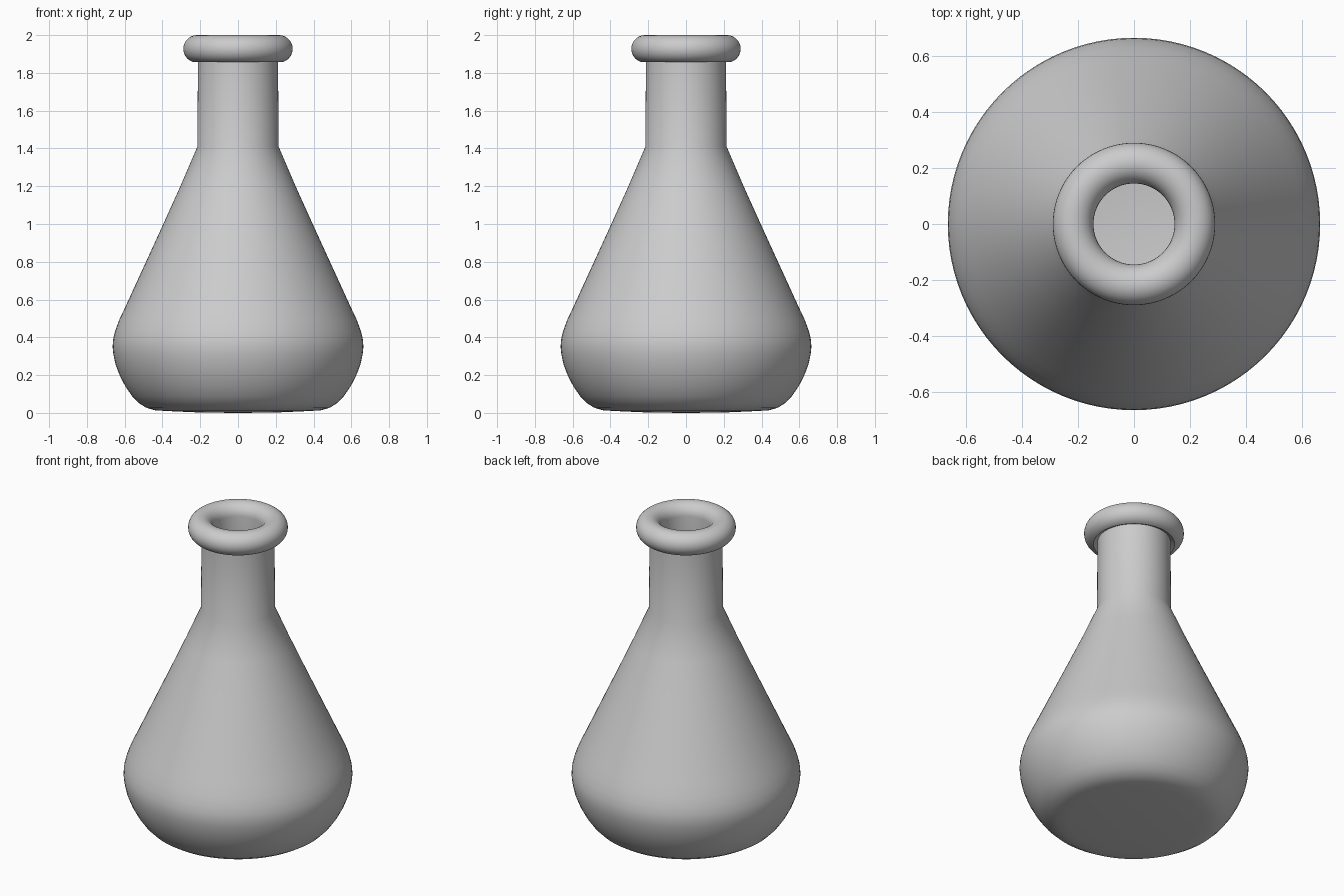
import bpy, bmesh, math

# Remove the default cube
cube = bpy.data.objects.get("Cube")
if cube:
    bpy.data.objects.remove(cube, do_unlink=True)

SEGMENTS = 96

glass = bpy.data.materials.new("light grey")
glass.use_nodes = True
GREY = (0.6, 0.6, 0.6, 1.0)
glass.diffuse_color = GREY
glass.node_tree.nodes["Principled BSDF"].inputs["Base Color"].default_value = GREY


def lathe(name, profile):
    """Spin an (r, z) profile round the z axis into a smooth shell."""
    bm = bmesh.new()
    verts = [bm.verts.new((r, 0, z)) for r, z in profile]
    edges = [bm.edges.new(pair) for pair in zip(verts, verts[1:])]
    bmesh.ops.spin(bm, geom=verts + edges, cent=(0, 0, 0), axis=(0, 0, 1),
                   angle=math.tau, steps=SEGMENTS, use_duplicate=False)
    bmesh.ops.remove_doubles(bm, verts=bm.verts, dist=1e-5)
    bmesh.ops.recalc_face_normals(bm, faces=bm.faces)
    mesh = bpy.data.meshes.new(name)
    bm.to_mesh(mesh)
    bm.free()
    mesh.materials.append(glass)
    obj = bpy.data.objects.new(name, mesh)
    bpy.context.collection.objects.link(obj)
    bpy.ops.object.select_all(action='DESELECT')
    obj.select_set(True)
    bpy.context.view_layer.objects.active = obj
    bpy.ops.object.shade_smooth_by_angle(angle=math.radians(40))
    return obj


# Outer wall, from the middle of the base up to the neck
outer = [(0, 0), (0.2, 0.002), (0.38, 0.01), (0.44, 0.014), (0.485, 0.027),
         (0.525, 0.052), (0.56, 0.088), (0.595, 0.138), (0.625, 0.195),
         (0.648, 0.255), (0.66, 0.31), (0.664, 0.35), (0.661, 0.39),
         (0.65, 0.435), (0.63, 0.49), (0.597, 0.56), (0.4, 0.99),
         (0.305, 1.2), (0.215, 1.41), (0.212, 1.87)]

# Rounded lip, from under its outside edge over the top to the bore
LIP_R, LIP_Z, LIP_TUBE = 0.217, 1.9275, 0.0725
lip = []
for i in range(25):
    a = math.radians(-75 + 255 * i / 24)
    lip.append((LIP_R + LIP_TUBE * math.cos(a), LIP_Z + LIP_TUBE * math.sin(a)))

# Inner wall, from the bore down to the inside floor
inner = [(0.145, 1.40), (0.24, 1.18), (0.53, 0.54), (0.575, 0.44),
         (0.592, 0.35), (0.575, 0.25), (0.53, 0.165), (0.48, 0.105),
         (0.42, 0.08), (0, 0.07)]

lathe("flask_body", outer + lip + inner)
